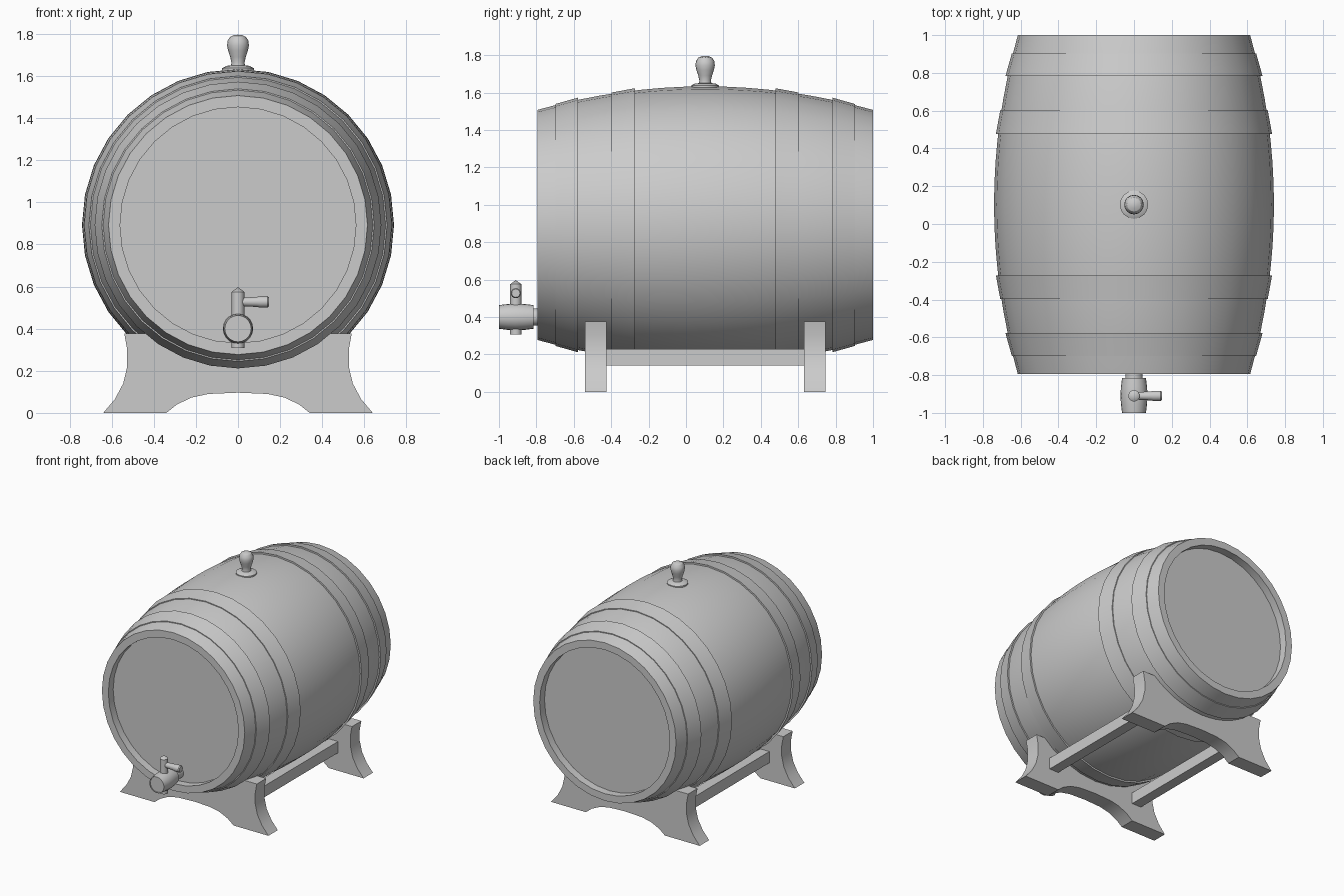
import bpy
import bmesh
import math
from mathutils import Matrix, Vector

cube = bpy.data.objects.get("Cube")
if cube:
    bpy.data.objects.remove(cube, do_unlink=True)

GREY = (0.6, 0.6, 0.6, 1.0)
grey = bpy.data.materials.new("plain_grey")
grey.use_nodes = True
grey.diffuse_color = GREY
grey.node_tree.nodes["Principled BSDF"].inputs["Base Color"].default_value = GREY

CY, CZ, HALF = 0.1025, 0.892, 0.8975      # barrel centre and half length
R_END, R_MID, R_HEAD, RECESS = 0.615, 0.741, 0.56, 0.06
TO_Y = Matrix.Rotation(-math.pi / 2, 4, "X")
TO_X = Matrix.Rotation(math.pi / 2, 4, "Y")


def finish(name, bm):
    bmesh.ops.remove_doubles(bm, verts=bm.verts, dist=1e-5)
    bmesh.ops.recalc_face_normals(bm, faces=bm.faces)
    mesh = bpy.data.meshes.new(name)
    bm.to_mesh(mesh)
    bm.free()
    mesh.materials.append(grey)
    obj = bpy.data.objects.new(name, mesh)
    bpy.context.collection.objects.link(obj)
    bpy.ops.object.select_all(action="DESELECT")
    obj.select_set(True)
    bpy.context.view_layer.objects.active = obj
    bpy.ops.object.shade_smooth_by_angle(angle=math.radians(30))
    return obj


def lathe(name, profile, location, turn=Matrix(), sides=32, closed=False):
    """Spin (radius, height) points around an axis."""
    bm = bmesh.new()
    verts = [bm.verts.new((r, 0, h)) for r, h in profile]
    pairs = list(zip(verts, verts[1:]))
    if closed:
        pairs.append((verts[-1], verts[0]))
    edges = [bm.edges.new(p) for p in pairs]
    bmesh.ops.spin(bm, geom=verts + edges, cent=(0, 0, 0), axis=(0, 0, 1),
                   angle=math.tau, steps=sides, use_merge=True)
    bm.transform(Matrix.Translation(location) @ turn)
    return finish(name, bm)


def box(name, size, location):
    bm = bmesh.new()
    bmesh.ops.create_cube(bm, size=1)
    bm.transform(Matrix.Translation(location) @ Matrix.Diagonal((*size, 1)))
    return finish(name, bm)


def bulge(h):
    return R_END + (R_MID - R_END) * (1 - (h / HALF) ** 2)


# Barrel body with recessed heads
centre = Vector((0, CY, CZ))
stations = [HALF * (i / 8 - 1) for i in range(17)]
body = [(0, RECESS - HALF), (R_HEAD, RECESS - HALF), (R_HEAD, -HALF)]
body += [(bulge(h), h) for h in stations]
body += [(R_HEAD, HALF), (R_HEAD, HALF - RECESS), (0, HALF - RECESS)]
lathe("barrel_body", body, centre, TO_Y)

# Hoops, thicker towards the middle of the barrel
for side, end in ((-1, "front"), (1, "back")):
    for place, outer, inner in (("end", 0.8, 0.68), ("middle", 0.5, 0.375)):
        ring = [(bulge(outer) - 0.01, side * outer), (bulge(outer) + 0.006, side * outer),
                (bulge(inner) + 0.012, side * inner), (bulge(inner) - 0.01, side * inner)]
        lathe(f"{end}_{place}_hoop", ring, centre, TO_Y, closed=True)

# Bung on top
bung = [(0, 1.60), (0.075, 1.60), (0.075, 1.637), (0.055, 1.648), (0.033, 1.65),
        (0.031, 1.665), (0.037, 1.69), (0.047, 1.72), (0.052, 1.745),
        (0.049, 1.768), (0.037, 1.786), (0.019, 1.794), (0, 1.796)]
lathe("bung", bung, (0, CY, 0), sides=16)

# Tap: neck, body, upright valve and side handle
TAP_Y, TAP_Z = -0.91, 0.40
lathe("tap_neck", [(0, -0.83), (0.046, -0.83), (0.046, -0.72), (0, -0.72)],
      (0, 0, TAP_Z), TO_Y, sides=20)
lathe("tap_body", [(0, -0.995), (0.057, -0.995), (0.057, -1.0), (0.063, -1.0),
                   (0.069, -0.955), (0.072, -0.91), (0.069, -0.86), (0.063, -0.815),
                   (0, -0.815)], (0, 0, TAP_Z), TO_Y, sides=20)
lathe("tap_valve", [(0, 0.307), (0.03, 0.307), (0.03, 0.575), (0, 0.597)],
      (0, TAP_Y, 0), sides=16)
lathe("tap_handle", [(0, 0), (0.019, 0), (0.024, 0.09), (0.027, 0.105),
                     (0.027, 0.14), (0.022, 0.147), (0, 0.147)],
      (0, TAP_Y, 0.527), TO_X, sides=16)

# Cradle supports: half outline mirrored across the middle
outer_side = [(0.54, 0.376), (0.526, 0.30), (0.526, 0.22), (0.545, 0.14), (0.585, 0.065), (0.64, 0)]
arch = [(0.34, 0), (0.29, 0.04), (0.22, 0.073), (0.14, 0.09), (0, 0.096)]
R_CRADLE = 0.675
reach = math.acos((CZ - 0.376) / R_CRADLE)
cradle = [(R_CRADLE * math.sin(reach * i / 8), CZ - R_CRADLE * math.cos(reach * i / 8))
          for i in range(9)]
half = cradle + outer_side + arch
outline = half + [(-x, z) for x, z in reversed(half[1:-1])]
for name, y0, y1 in (("front_support", -0.54, -0.425), ("back_support", 0.63, 0.745)):
    bm = bmesh.new()
    face = bm.faces.new([bm.verts.new((x, y0, z)) for x, z in outline])
    made = bmesh.ops.extrude_face_region(bm, geom=[face], use_keep_orig=True)["geom"]
    moved = [v for v in made if isinstance(v, bmesh.types.BMVert)]
    bmesh.ops.translate(bm, verts=moved, vec=(0, y1 - y0, 0))
    finish(name, bm)

# Rails joining the supports
for side, name in ((1, "left_rail"), (-1, "right_rail")):
    box(name, (0.08, 1.075, 0.088), (side * 0.38, 0.1025, 0.184))
